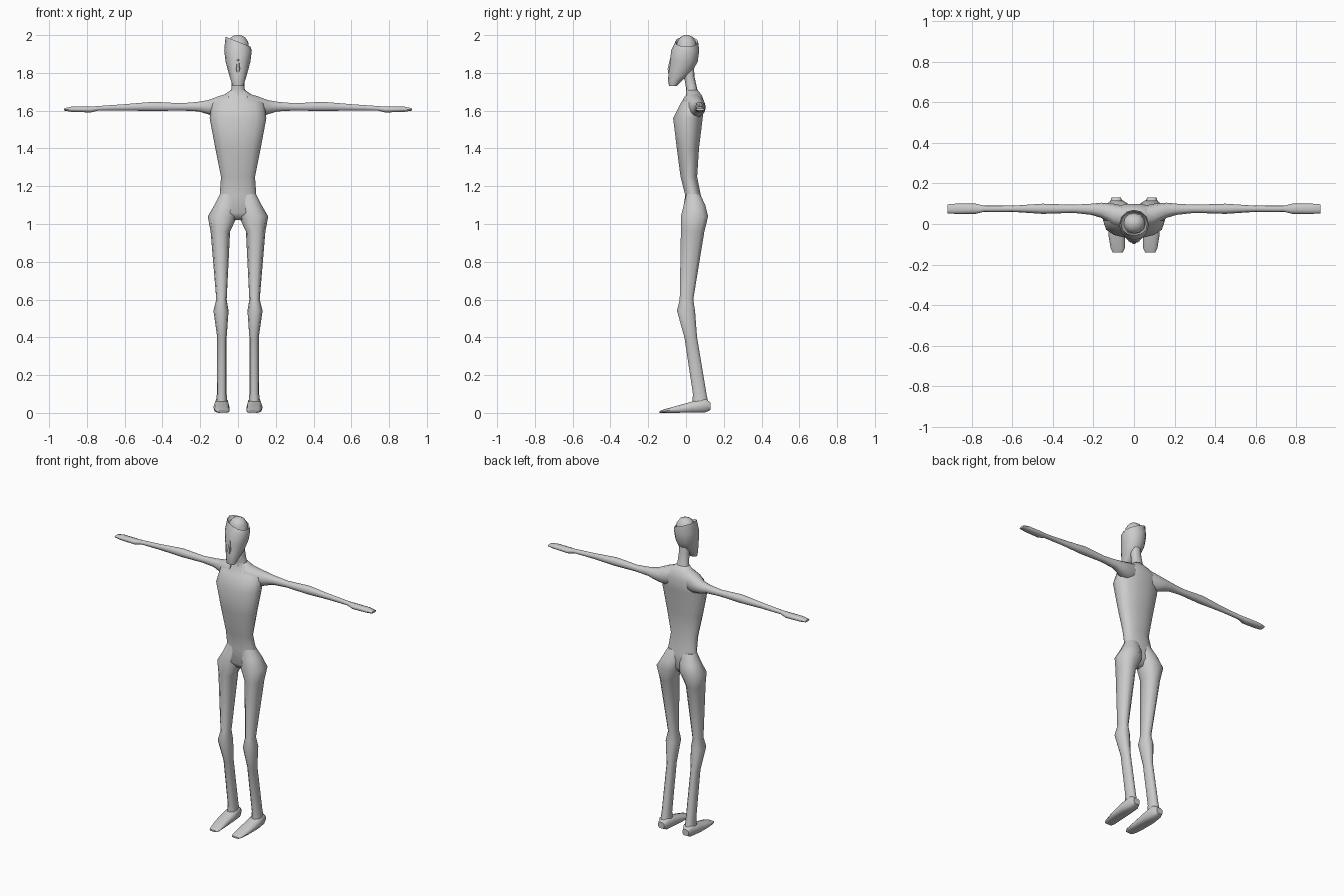
import bpy
import bmesh
import math
from mathutils import Vector

default_cube = bpy.data.objects.get("Cube")
if default_cube:
    bpy.data.objects.remove(default_cube, do_unlink=True)

# One plain grey covers the whole figure
grey = bpy.data.materials.new("plain grey")
grey.use_nodes = True
colour = (0.6, 0.6, 0.6, 1)
grey.diffuse_color = colour
grey.node_tree.nodes["Principled BSDF"].inputs["Base Color"].default_value = colour


def rounded(value, power):
    """Signed power, used to make an ellipse slightly boxier."""
    return math.copysign(abs(value) ** power, value)


def place(axis, along, a, b):
    """Turn section coordinates into a point for the chosen loft axis."""
    if axis == "x":
        return Vector((along, a, b))
    if axis == "y":
        return Vector((a, along, b))
    return Vector((a, b, along))


def loft(name, axis, sections, sides=12, power=0.88, mirror=False, sharp=50):
    """Skin oval sections: position, low a, high a, low b, high b, optional tilt."""
    bm = bmesh.new()
    rings = []
    for along, a_low, a_high, b_low, b_high, *tilt in sections:
        ring = []
        for i in range(sides):
            angle = math.tau * i / sides
            a = (a_low + a_high) / 2 + (a_high - a_low) / 2 * rounded(math.cos(angle), power)
            b = (b_low + b_high) / 2 + (b_high - b_low) / 2 * rounded(math.sin(angle), power)
            shift = tilt[0] * a if tilt else 0
            ring.append(bm.verts.new(place(axis, along + shift, a, b)))
        rings.append(ring)
    for lower, upper in zip(rings, rings[1:]):
        for i in range(sides):
            j = (i + 1) % sides
            bm.faces.new((lower[i], lower[j], upper[j], upper[i]))
    bm.faces.new(rings[0])
    bm.faces.new(rings[-1])
    bmesh.ops.recalc_face_normals(bm, faces=bm.faces)
    mesh = bpy.data.meshes.new(name)
    bm.to_mesh(mesh)
    bm.free()
    mesh.materials.append(grey)
    obj = bpy.data.objects.new(name, mesh)
    bpy.context.collection.objects.link(obj)
    if mirror:
        modifier = obj.modifiers.new("Mirror", "MIRROR")
        modifier.use_mirror_merge = False
    bpy.ops.object.select_all(action="DESELECT")
    obj.select_set(True)
    bpy.context.view_layer.objects.active = obj
    bpy.ops.object.shade_smooth_by_angle(angle=math.radians(sharp))
    return obj


def centred(rows):
    """Expand position, half width, back and front depth into full sections."""
    return [(along, -half, half, *rest) for along, half, *rest in rows]


# Trunk from the crotch to the neck, widest at the chest
loft("torso", "z", centred([
    (1.02, 0.03, 0.01, 0.06),
    (1.06, 0.12, -0.02, 0.09),
    (1.15, 0.097, -0.005, 0.08),
    (1.25, 0.09, -0.03, 0.06),
    (1.4, 0.12, -0.05, 0.07),
    (1.56, 0.15, -0.07, 0.09),
    (1.64, 0.14, -0.03, 0.1),
    (1.68, 0.08, 0, 0.085),
    (1.71, 0.036, 0, 0.062),
]), sides=14)

# Slim neck leaning forward into the skull
loft("neck", "z", centred([
    (1.68, 0.05, 0, 0.07),
    (1.72, 0.034, 0, 0.058),
    (1.78, 0.032, -0.01, 0.045),
    (1.86, 0.03, -0.02, 0.04),
]))

# Arms held straight out, ending in flat hands
loft("arms", "x", [
    (0.05, -0.02, 0.09, 1.57, 1.695),
    (0.1, -0.01, 0.1, 1.56, 1.68),
    (0.16, 0.03, 0.105, 1.58, 1.657),
    (0.21, 0.045, 0.1, 1.595, 1.648),
    (0.3, 0.055, 0.095, 1.6, 1.64),
    (0.45, 0.05, 0.1, 1.597, 1.648),
    (0.6, 0.06, 0.09, 1.6, 1.635),
    (0.74, 0.06, 0.09, 1.6, 1.625),
    (0.78, 0.05, 0.1, 1.59, 1.622),
    (0.88, 0.05, 0.1, 1.593, 1.622),
    (0.92, 0.053, 0.097, 1.6, 1.613),
], sides=10, mirror=True)

# Legs with flared hips, knees and lean calves
loft("legs", "z", [
    (1.16, 0, 0.095, 0, 0.075),
    (1.1, 0, 0.125, -0.015, 0.105),
    (1.04, 0.005, 0.16, -0.03, 0.12),
    (0.96, 0.042, 0.145, -0.03, 0.1),
    (0.6, 0.06, 0.115, -0.035, 0.04),
    (0.54, 0.05, 0.13, -0.05, 0.05),
    (0.4, 0.06, 0.11, -0.01, 0.06),
    (0.1, 0.06, 0.112, 0.035, 0.11),
    (0.03, 0.055, 0.12, 0.03, 0.125),
], sides=10, mirror=True)

# Flat wedge feet
loft("feet", "y", [
    (0.13, 0.065, 0.11, 0.015, 0.055),
    (0.1, 0.05, 0.122, 0, 0.08),
    (0.03, 0.045, 0.13, 0, 0.06),
    (-0.06, 0.045, 0.125, 0, 0.035),
    (-0.12, 0.045, 0.115, 0, 0.018),
    (-0.14, 0.055, 0.105, 0, 0.01),
], sides=10, power=0.7, mirror=True)

# Long head, narrow at the chin, with a slanted hollow rim on top
loft("head", "z", centred([
    (1.73, 0.028, -0.09, -0.05),
    (1.76, 0.038, -0.095, -0.02),
    (1.8, 0.05, -0.093, 0.03),
    (1.86, 0.066, -0.085, 0.062),
    (1.92, 0.073, -0.078, 0.07),
    (1.965, 0.066, -0.057, 0.064, -0.4),
    (1.95, 0.058, -0.05, 0.057, -0.4),
]), power=0.95)

# Nose ridge
loft("nose", "z", centred([
    (1.88, 0.005, -0.085, -0.06),
    (1.82, 0.013, -0.1, -0.06),
    (1.8, 0.008, -0.096, -0.06),
]), sides=6)

# Rounded crown sitting inside the rim
loft("crown", "z", centred([
    (1.92, 0.058, -0.05, 0.057),
    (1.965, 0.054, -0.047, 0.053),
    (1.99, 0.036, -0.03, 0.036),
    (2, 0.012, -0.008, 0.014),
]), power=1)
